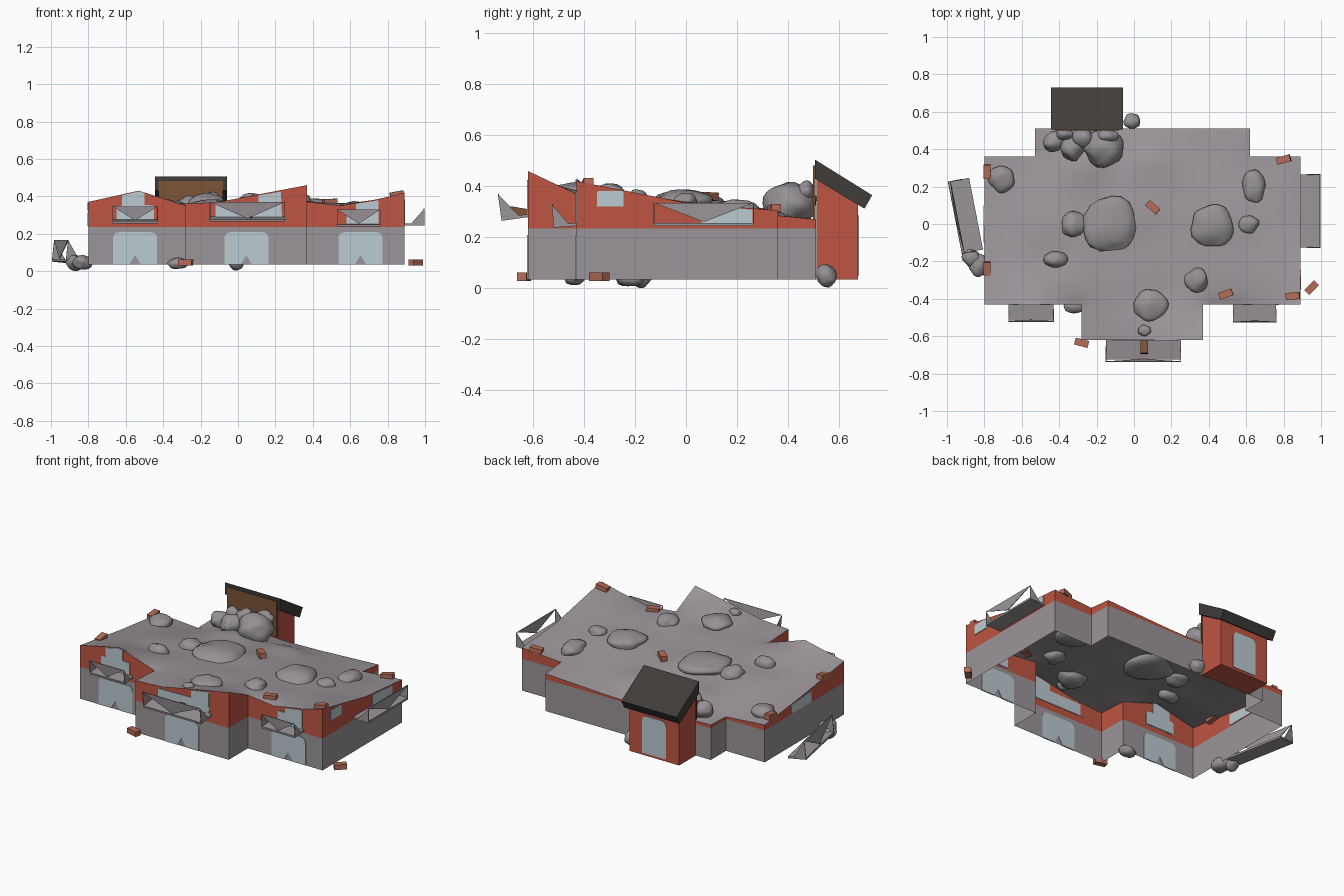
import bpy, bmesh, math, random
from mathutils import Vector, Matrix, noise

if "Cube" in bpy.data.objects:
    bpy.data.objects.remove(bpy.data.objects["Cube"])

random.seed(4)


def mat(name, r, g, b):
    m = bpy.data.materials.new(name)
    m.diffuse_color = (r, g, b, 1)
    m.use_nodes = True
    m.node_tree.nodes["Principled BSDF"].inputs["Base Color"].default_value = m.diffuse_color
    return m


PLASTER = mat("grey plaster", .33, .30, .32)
RED = mat("red wall", .52, .09, .055)
GLASS = mat("pale glass", .50, .60, .64)
DARK = mat("charcoal roof", .05, .045, .042)
BROWN = mat("brown timber", .20, .09, .04)
BRICK = mat("loose brick", .46, .15, .095)
ROCK = mat("rubble grey", .30, .28, .295)


def mesh_obj(name, verts, faces, mats, smooth=False):
    me = bpy.data.meshes.new(name)
    me.from_pydata([tuple(v) for v in verts], [], faces)
    for m in mats:
        me.materials.append(m)
    ob = bpy.data.objects.new(name, me)
    bpy.context.collection.objects.link(ob)
    for p in me.polygons:
        p.use_smooth = smooth
    return ob


def prism(name, pts, axis, a, b, m):
    """Extrude a 2D outline along x ('x': pts are y,z) or y ('y': pts are x,z)."""
    put = (lambda p, t: (t, p[0], p[1])) if axis == 'x' else (lambda p, t: (p[0], t, p[1]))
    n = len(pts)
    verts = [put(p, a) for p in pts] + [put(p, b) for p in pts]
    faces = [list(range(n))[::-1], list(range(n, 2 * n))]
    faces += [(i, (i + 1) % n, n + (i + 1) % n, n + i) for i in range(n)]
    ob = mesh_obj(name, verts, faces, [m])
    bm = bmesh.new()
    bm.from_mesh(ob.data)
    bmesh.ops.recalc_face_normals(bm, faces=bm.faces)
    bm.to_mesh(ob.data)
    bm.free()
    return ob


# Broken wall-top line around the plan (x, y, top), straight between the points
BORDER = [(-.80, -.43, .37), (-.53, -.43, .43), (-.28, -.43, .35), (-.28, -.62, .36),
          (-.1, -.62, .37), (.37, -.62, .46), (.37, -.43, .37), (.55, -.43, .35),
          (.75, -.43, .385), (.89, -.43, .42), (.89, -.2, .375), (.89, 0, .335),
          (.89, .36, .305), (.62, .36, .285), (.62, .51, .27), (.2, .51, .25), (0, .51, .245),
          (-.53, .51, .255), (-.53, .36, .25), (-.80, .36, .27), (-.80, 0, .31)]
SEGS = list(zip(BORDER, BORDER[1:] + BORDER[:1]))
ring = []
for p, q in SEGS:
    n = max(2, round(math.dist(p[:2], q[:2]) / .04))
    ring += [Vector(p).lerp(Vector(q), k / n) for k in range(n)]
INNER = [Vector(v) for v in ((0, 0, .345), (.1, -.35, .36), (-.45, -.1, .335), (.5, -.05, .345),
                             (.1, .3, .315), (-.25, .3, .32))]


def height(x, y):
    for p, q in SEGS:
        gap = math.dist(p[:2], (x, y)) + math.dist((x, y), q[:2]) - math.dist(p[:2], q[:2])
        if gap < 1e-6:
            return p[2] + (q[2] - p[2]) * math.dist(p[:2], (x, y)) / math.dist(p[:2], q[:2])
    total = s = 0
    for a, gain in [(v, 1) for v in ring] + [(v, 5) for v in INNER]:
        w = gain / (((x - a.x) ** 2 + (y - a.y) ** 2) ** 1.25 + .0008)
        total += w
        s += w * a.z
    return s / total


# Outer walls: open shell, plaster below, red above
BASE, BAND = .035, .235
verts, faces = [], []
for v in ring:
    verts += [(v.x, v.y, BASE), (v.x, v.y, BAND), v]
N = len(ring)
for i in range(N):
    j = (i + 1) % N
    faces += [(3 * i + k, 3 * j + k, 3 * j + k + 1, 3 * i + k + 1) for k in (0, 1)]
walls = mesh_obj("outer_walls", verts, faces, [PLASTER, RED])
for p in walls.data.polygons:
    p.material_index = 1 if p.center.z > BAND else 0


# Sagging roof surface over the stepped plan
def steps(stops):
    out = []
    for a, b in zip(stops, stops[1:]):
        n = max(2, round((b - a) / .04))
        out += [a + (b - a) * k / n for k in range(n)]
    return out + [stops[-1]]


def inside(x, y):
    return ((-.80 < x < .89 and -.43 < y < .36) or (-.53 < x < .62 and .3 < y < .51)
            or (-.28 < x < .37 and -.62 < y < -.4))


xs, ys = steps([-.80, -.53, -.28, .37, .62, .89]), steps([-.62, -.43, .36, .51])
verts = [(x, y, height(x, y)) for y in ys for x in xs]
W = len(xs)
faces = [(r * W + c, r * W + c + 1, (r + 1) * W + c + 1, (r + 1) * W + c)
         for r in range(len(ys) - 1) for c in range(W - 1)
         if inside((xs[c] + xs[c + 1]) / 2, (ys[r] + ys[r + 1]) / 2)]
roof = mesh_obj("collapsed_roof", verts, faces, [PLASTER], True)
bm = bmesh.new()
bm.from_mesh(roof.data)
bmesh.ops.delete(bm, geom=[v for v in bm.verts if not v.link_faces], context='VERTS')
bm.to_mesh(roof.data)
bm.free()


# Windows: thin plates through the walls
def arch(u0, u1, z0, z1, r=.03, notch=0):
    pts = [(u0, z0)]
    c = (u0 + u1) / 2
    if notch:
        pts += [(c - notch, z0), (c, z0 + .05), (c + notch, z0)]
    pts += [(u1, z0)]
    for cx, start in ((u1 - r, 0), (u0 + r, 90)):
        for k in range(4):
            t = math.radians(start + 30 * k)
            pts.append((cx + r * math.cos(t), z1 - r + r * math.sin(t)))
    return pts


def window(name, pts, axis, at):
    prism(name, pts, axis, at - .004, at + .004, GLASS)


for tag, c, y in (("left", -.55, -.43), ("middle", .045, -.62), ("right", .655, -.43)):
    window("lower_window_" + tag, arch(c - .118, c + .118, .036, .208, .03, .03), 'y', y)
window("upper_window_left", [(-.65, .27), (-.45, .27), (-.45, .35), (-.50, .355), (-.50, .42),
                             (-.53, .427), (-.62, .405), (-.62, .35), (-.65, .345)], 'y', -.43)
window("upper_window_middle", [(-.12, .28), (.235, .28), (.23, .425), (.11, .405),
                               (.11, .36), (-.12, .355)], 'y', -.62)
window("upper_window_right", [(.58, .25), (.75, .25), (.75, .378), (.63, .36), (.63, .33), (.58, .33)], 'y', -.43)
window("side_window", arch(-.35, -.245, .32, .382, .01), 'x', .89)
window("side_door", [(.06, .25), (.26, .25), (.26, .308), (.06, .325)], 'x', .89)
window("far_side_door", [(-.10, .24), (.10, .24), (.10, .295), (-.10, .31)], 'x', -.80)

# Stair tower at the back with a lean-to roof
prism("stair_tower", [(.512, .035), (.675, .035), (.675, .335), (.512, .435)], 'x', -.425, -.08, RED)
prism("tower_roof", [(.505, .505), (.73, .365), (.70, .312), (.505, .43)], 'x', -.445, -.06, DARK)
prism("tower_inner_panel", [(-.425, .26), (-.08, .26), (-.08, .482), (-.425, .482)], 'y', .499, .507, BROWN)
window("tower_window", arch(-.335, -.17, .05, .285, .03), 'y', .675)


# Balconies with torn railings (local: wall at y=0, outward is -y)
def balcony(name, loc, w, d, h, turn, tilt=0.0):
    a, t = w / 2, .004
    parts = [prism(name + "_floor", [(-a, -.006), (a, -.006), (a, .006), (-a, .006)], 'y', -d, 0, PLASTER),
             prism(name + "_rail", [(-a, h), (0, .01), (a, h)], 'y', -d, -d + t, PLASTER)]
    for s in (-1, 1):
        parts.append(prism(name + "_side", [(-d, 0), (-d * .3, 0), (-d, h)], 'x',
                           s * a - t / 2, s * a + t / 2, PLASTER))
    m = Matrix.Translation(loc) @ Matrix.Rotation(math.radians(turn), 4, 'Z') @ \
        Matrix.Rotation(math.radians(tilt), 4, 'X')
    for p in parts:
        p.matrix_world = m


balcony("left_balcony", (-.55, -.43, .27), .24, .085, .085, 0, 6)
balcony("middle_balcony", (.05, -.62, .285), .40, .105, .10, 0, 8)
balcony("right_balcony", (.645, -.43, .25), .23, .09, .085, 0, 4)
balcony("side_balcony", (.89, .07, .25), .39, .107, .085, 90)
balcony("fallen_balcony", (-.845, .055, .045), .39, .115, .11, -79, -6)


# Rubble: smooth lumpy stones
def rock(i, x, y, z, rx, ry, rz):
    bm = bmesh.new()
    bmesh.ops.create_icosphere(bm, subdivisions=3, radius=1)
    off = Vector((i * 3.7, i * 1.9, 0))
    for v in bm.verts:
        v.co *= 1 + .22 * noise.noise(v.co * 1.3 + off)
        v.co = Vector((x + v.co.x * rx, y + v.co.y * ry, max(z + v.co.z * rz, 0)))
    me = bpy.data.meshes.new("rubble")
    bm.to_mesh(me)
    bm.free()
    me.materials.append(ROCK)
    for p in me.polygons:
        p.use_smooth = True
    bpy.context.collection.objects.link(bpy.data.objects.new("rubble_stone", me))


ROOF_ROCKS = [(-.12, -.01, .15, .145), (-.325, -.005, .065, .07), (-.42, -.19, .065, .045),
              (.09, -.44, .09, .09), (.055, -.57, .035, .03), (.335, -.30, .062, .065),
              (.42, -.01, .115, .115), (.615, 0, .05, .05), (.64, .20, .06, .09),
              (-.71, .24, .07, .07)]
for i, (x, y, rx, ry) in enumerate(ROOF_ROCKS):
    rock(i, x, y, height(x, y), rx, ry, min(.045, rx * .7))
PILE = [(-.16, .41, .33, .11, .10, .085), (-.33, .41, .31, .065, .07, .06), (-.43, .44, .30, .055, .055, .05),
        (-.27, .46, .34, .06, .05, .06), (-.37, .48, .33, .045, .03, .05), (-.14, .47, .38, .055, .035, .04),
        (-.32, -.44, .04, .055, .04, .03), (-.83, -.22, .045, .05, .06, .04),
        (-.87, -.18, .045, .05, .045, .04), (-.01, .55, .05, .045, .04, .045)]
for i, r in enumerate(PILE):
    rock(i + 20, *r)

# Loose bricks on the roof edges and the ground
BRICKS = [(-.785, .28, .295, 90), (-.785, -.24, .345, 90), (.10, .09, .36, -40), (.80, .345, .31, 15),
          (.95, -.34, .045, 45), (.85, -.385, .41, 5), (.49, -.375, .37, 20), (-.28, -.635, .045, -15),
          (.055, -.655, .30, 90)]
for i, (x, y, z, turn) in enumerate(BRICKS):
    b = prism("loose_brick", [(-.037, -.016), (.037, -.016), (.037, .016), (-.037, .016)], 'y', -.019, .019,
              BROWN if i == 8 else BRICK)
    lean = 0 if z < .1 else random.uniform(-.2, .2)
    b.matrix_world = Matrix.Translation((x, y, z)) @ Matrix.Rotation(math.radians(turn), 4, 'Z') @ \
        Matrix.Rotation(lean, 4, 'Y')
